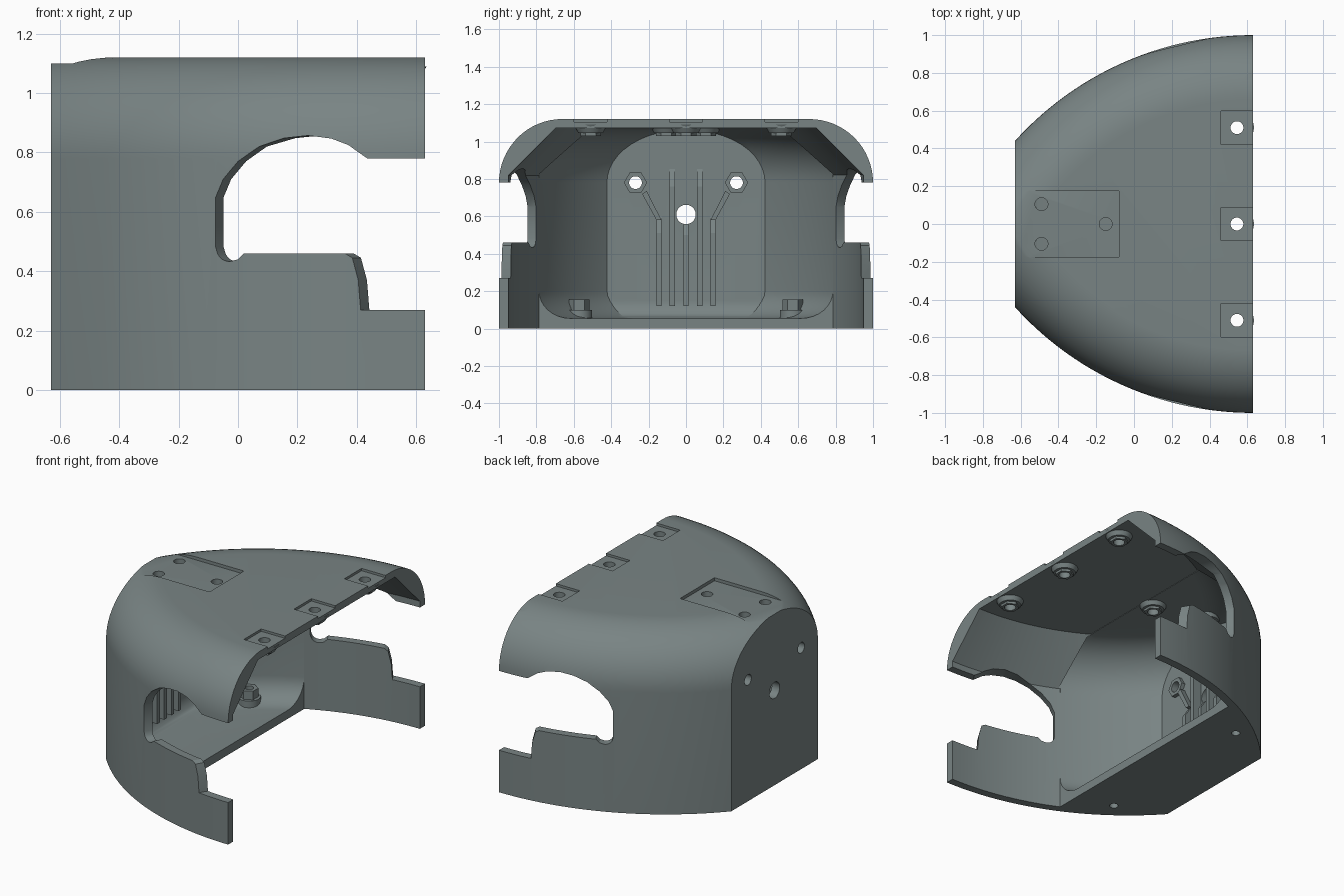
import bpy, bmesh, math
from mathutils import Matrix

cube = bpy.data.objects.get("Cube")
if cube:
    bpy.data.objects.remove(cube, do_unlink=True)

# One grey material
grey = bpy.data.materials.new("slate grey")
grey.use_nodes = True
colour = (0.19, 0.23, 0.23, 1)
grey.diffuse_color = colour
grey.node_tree.nodes["Principled BSDF"].inputs["Base Color"].default_value = colour

R = 1.6975            # plan radius of each side wall
CX, CY = 0.63, 0.6975  # offset of the plan arc centres
WALL = 0.052


def finish(name, bm):
    bmesh.ops.recalc_face_normals(bm, faces=bm.faces)
    me = bpy.data.meshes.new(name)
    bm.to_mesh(me)
    bm.free()
    me.materials.append(grey)
    ob = bpy.data.objects.new(name, me)
    bpy.context.scene.collection.objects.link(ob)
    return ob


def combine(target, tool, operation):
    mod = target.modifiers.new("cut", 'BOOLEAN')
    mod.solver = 'EXACT'
    mod.operation = operation
    mod.object = tool
    bpy.context.view_layer.objects.active = target
    bpy.ops.object.modifier_apply(modifier=mod.name)
    bpy.data.objects.remove(tool, do_unlink=True)


def box(x0, x1, y0, y1, z0, z1):
    bm = bmesh.new()
    bmesh.ops.create_cube(bm, size=1)
    for v in bm.verts:
        v.co = (x1 if v.co.x > 0 else x0, y1 if v.co.y > 0 else y0,
                z1 if v.co.z > 0 else z0)
    return finish("block", bm)


def post(x, y, z0, z1, r0, r1=None, sides=32, along_x=False):
    """Cylinder or cone from z0 to z1; along_x reads (x, y) as (y, z)."""
    bm = bmesh.new()
    m = Matrix.Translation((x, y, (z0 + z1) / 2))
    if along_x:
        m = Matrix.Translation(((z0 + z1) / 2, x, y)) @ Matrix.Rotation(math.pi / 2, 4, 'Y')
    bmesh.ops.create_cone(bm, cap_ends=True, segments=sides, radius1=r0,
                          radius2=r0 if r1 is None else r1, depth=z1 - z0, matrix=m)
    return finish("post", bm)


def prism(lower, upper):
    """Solid between two matching rings of points."""
    bm = bmesh.new()
    a = [bm.verts.new(p) for p in lower]
    b = [bm.verts.new(p) for p in upper]
    bm.faces.new(a)
    bm.faces.new(b[::-1])
    n = len(a)
    for i in range(n):
        bm.faces.new((a[i], a[(i + 1) % n], b[(i + 1) % n], b[i]))
    return finish("prism", bm)


def arc(cx, cz, r, a0, a1, n=12):
    return [(cx + r * math.cos(math.radians(a0 + (a1 - a0) * i / n)),
             cz + r * math.sin(math.radians(a0 + (a1 - a0) * i / n))) for i in range(n + 1)]


def revolve(profile, side, lift):
    bm = bmesh.new()
    vs = [bm.verts.new((r, 0, z + (lift if z > 1 else -lift))) for r, z in profile]
    es = [bm.edges.new(p) for p in zip(vs, vs[1:])]
    bmesh.ops.spin(bm, geom=vs + es, cent=(0, 0, 0), axis=(0, 0, 1),
                   angle=2 * math.pi, steps=192)
    bmesh.ops.remove_doubles(bm, verts=bm.verts, dist=1e-5)
    bmesh.ops.translate(bm, verts=bm.verts, vec=(CX, -side * CY, 0))
    return finish("turned", bm)


def lens(name, profile):
    """Pointed plan shape shared by two turned solids."""
    ob = revolve(profile, 1, 0)
    ob.name = name
    combine(ob, revolve(profile, -1, 0.0004), 'INTERSECT')
    return ob


# Outer body with rounded shoulders
shell = lens("shell", [(0, -0.2), (R, -0.2)] + arc(R - 0.34, 0.78, 0.34, 0, 90, 16) + [(0, 1.12)])
combine(shell, box(-0.63, 0.63, -1.5, 1.5, 0, 1.5), 'INTERSECT')

# Rear cavity: filleted floor, rounded ceiling, flat end wall
ri = R - WALL
rear = lens("rear_cavity", [(0, 0.055)] + arc(ri - 0.15, 0.205, 0.15, -90, 0, 8)
            + arc(ri - 0.29, 0.78, 0.29, 0, 90) + [(0, 1.07)])
side = [(0.0, 1.3), (-0.575, 1.3)] + arc(-0.475, 0.15, 0.1, 180, 270, 8) + [(0.0, 0.05)]
combine(rear, prism([(x, -1.5, z) for x, z in side], [(x, 1.5, z) for x, z in side]), 'INTERSECT')
combine(rear, box(-1, -0.07, -1.6, 1.6, -0.3, 1.6), 'INTERSECT')
combine(shell, rear, 'DIFFERENCE')

# Front cavity: open floor, sloped ceiling edges
front = lens("front_cavity", [(0, -0.1), (ri, -0.1), (ri, 0.82), (R - 0.305, 1.0725), (0, 1.0725)])
combine(front, box(-0.08, 0.9, -1.6, 1.6, -0.3, 1.6), 'INTERSECT')
combine(shell, front, 'DIFFERENCE')

# Side windows, cut at a slant through both walls
outline = ([(0.9, 0.78), (0.435, 0.78), (0.37, 0.825), (0.31, 0.847)]
           + [(0.23, 0.857), (0.15, 0.848), (0.07, 0.82), (0.0, 0.77), (-0.05, 0.71), (-0.075, 0.65)]
           + [(-0.075, 0.48)] + arc(-0.03, 0.475, 0.042, 190, 280, 6)
           + [(-0.0, 0.44), (0.02, 0.46), (0.36, 0.46), (0.385, 0.445), (0.405, 0.37)]
           + [(0.413, 0.27), (0.9, 0.27)])
for s in (1, -1):
    rings = []
    for out in (0.12, -0.16):
        ring = []
        for x, z in outline:
            wall = math.sqrt(R * R - (min(x, CX) - CX) ** 2) - CY
            ring.append((x - 0.6 * out, s * (wall + out), z))
        rings.append(ring)
    combine(shell, prism(*rings), 'DIFFERENCE')

# Shallow recesses in the roof
combine(shell, box(-0.8, -0.08, -0.175, 0.175, 1.1, 1.3), 'DIFFERENCE')
edge_screws = [(0.545, y) for y in (-0.51, 0, 0.51)]
rear_screws = [(-0.49, -0.105), (-0.49, 0.105), (-0.15, 0)]
for x, y in edge_screws:
    combine(shell, box(x - 0.085, 0.8, y - 0.088, y + 0.088, 1.105, 1.3), 'DIFFERENCE')

# Ceiling bosses with hexagonal seats
for x, y in edge_screws + rear_screws:
    combine(shell, post(x, y, 1.045, 1.09, 0.066, 0.09), 'UNION')
    combine(shell, post(x, y, 1.03, 1.06, 0.055, sides=6), 'UNION')

# Floor bosses near the side walls
floor_screws = [(-0.32, -0.57), (-0.32, 0.57)]
for x, y in floor_screws:
    combine(shell, post(x, y, 0.03, 0.1, 0.068), 'UNION')
    combine(shell, post(x, y, 0.06, 0.155, 0.055, sides=6), 'UNION')

# Ribs on the inside of the end wall
for y, top in ((-0.145, 0.61), (-0.073, 0.86), (0, 0.6), (0.073, 0.86), (0.145, 0.61)):
    rib = [(-0.6, 0.12), (-0.515, 0.12), (-0.515, top - 0.1), (-0.6, top + 0.03)]
    combine(shell, prism([(x, y - 0.014, z) for x, z in rib],
                         [(x, y + 0.014, z) for x, z in rib]), 'UNION')

# Slanted arms and hexagonal seats beside the upper wall holes
wall_screws = [(-0.27, 0.78), (0.27, 0.78)]
for s in (1, -1):
    arm = [(s * y, z) for y, z in ((0.131, 0.58), (0.158, 0.58), (0.235, 0.72), (0.21, 0.735))]
    combine(shell, prism([(-0.6, y, z) for y, z in arm],
                         [(-0.54, y, z) for y, z in arm]), 'UNION')
for y, z in wall_screws:
    combine(shell, post(y, z, -0.6, -0.55, 0.062, sides=6, along_x=True), 'UNION')

# Screw holes
for x, y in edge_screws + rear_screws:
    combine(shell, post(x, y, 0.95, 1.3, 0.034), 'DIFFERENCE')
for x, y in floor_screws:
    combine(shell, post(x, y, -0.1, 0.3, 0.026), 'DIFFERENCE')
for y, z in wall_screws:
    combine(shell, post(y, z, -0.8, -0.4, 0.034, along_x=True), 'DIFFERENCE')
combine(shell, post(0, 0.61, -0.8, -0.4, 0.052, along_x=True), 'DIFFERENCE')

# Smooth shading with crisp edges
bpy.ops.object.select_all(action='DESELECT')
shell.select_set(True)
bpy.context.view_layer.objects.active = shell
bpy.ops.object.shade_smooth_by_angle(angle=math.radians(25))
